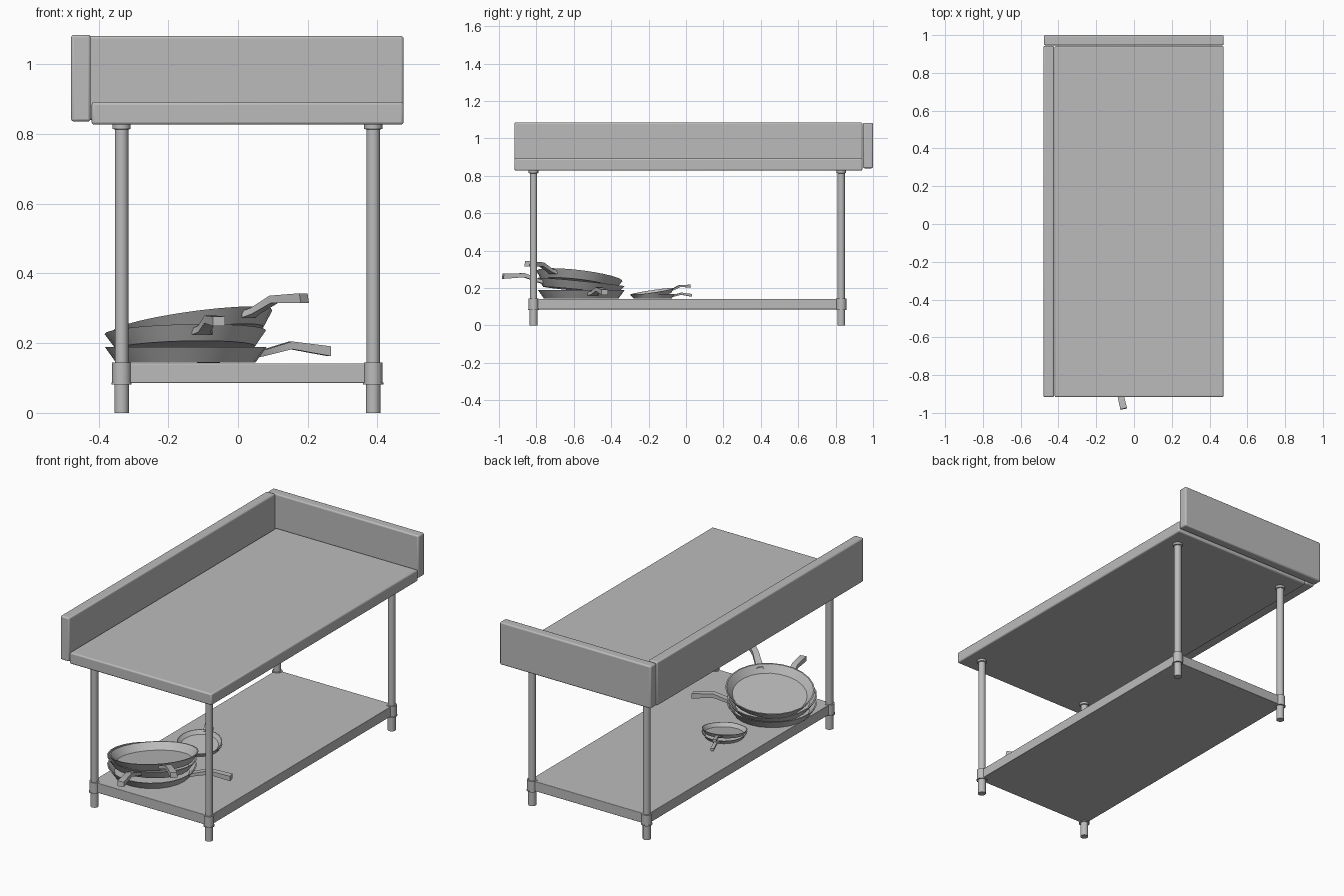
import bpy, bmesh, math
from mathutils import Matrix

if "Cube" in bpy.data.objects:
    bpy.data.objects.remove(bpy.data.objects["Cube"])

steel = bpy.data.materials.new("brushed_steel")
steel.use_nodes = True
steel.diffuse_color = (0.5, 0.5, 0.5, 1)
steel.node_tree.nodes["Principled BSDF"].inputs["Base Color"].default_value = (0.5, 0.5, 0.5, 1)


def finish(bm, name, angle=35):
    bmesh.ops.recalc_face_normals(bm, faces=bm.faces)
    mesh = bpy.data.meshes.new(name)
    bm.to_mesh(mesh)
    bm.free()
    mesh.materials.append(steel)
    obj = bpy.data.objects.new(name, mesh)
    bpy.context.collection.objects.link(obj)
    bpy.ops.object.select_all(action="DESELECT")
    obj.select_set(True)
    bpy.context.view_layer.objects.active = obj
    bpy.ops.object.shade_smooth_by_angle(angle=math.radians(angle))
    return obj


def slab(name, x, y, z, bevel):
    """Box given by its (low, high) ranges, with rounded edges."""
    bm = bmesh.new()
    bmesh.ops.create_cube(bm, size=1)
    for v in bm.verts:
        for i, (low, high) in enumerate((x, y, z)):
            v.co[i] = low if v.co[i] < 0 else high
    obj = finish(bm, name)
    mod = obj.modifiers.new("rounded_edges", "BEVEL")
    mod.width = bevel
    mod.segments = 3
    return obj


def lathe(bm, profile, sides):
    """Spin (radius, height) points round the z axis."""
    rings = []
    for r, z in profile:
        if r == 0:
            rings.append([bm.verts.new((0, 0, z))] * sides)
        else:
            rings.append([bm.verts.new((r * math.cos(a), r * math.sin(a), z))
                          for a in (math.tau * i / sides for i in range(sides))])
    for low, high in zip(rings, rings[1:]):
        for i in range(sides):
            j = (i + 1) % sides
            corners = [low[i], low[j], high[j], high[i]]
            bm.faces.new(list(dict.fromkeys(corners)))


def loft_handle(bm, sections):
    """Bent flat bar along +x from (distance, height, width, thickness)."""
    loops = []
    for d, z, w, t in sections:
        loops.append([bm.verts.new((d, sy * w / 2, z + sz * t / 2))
                      for sy, sz in ((-1, -1), (1, -1), (1, 1), (-1, 1))])
    for a, b in zip(loops, loops[1:]):
        for i in range(4):
            j = (i + 1) % 4
            bm.faces.new((a[i], a[j], b[j], b[i]))
    bm.faces.new(loops[0])
    bm.faces.new(loops[-1])


def pan(name, place, heading, tilt, scale=1):
    """Frying pan whose handle points along heading and is lifted by tilt."""
    bm = bmesh.new()
    lathe(bm, [(0, 0), (0.2, 0), (0.232, 0.045), (0.225, 0.045), (0.194, 0.007), (0, 0.007)], 24)
    loft_handle(bm, [(0.214, 0.025, 0.06, 0.018), (0.24, 0.03, 0.036, 0.018),
                     (0.315, 0.05, 0.032, 0.022), (0.43, 0.033, 0.036, 0.028)])
    # Rivets on the inner wall
    for side in (-1, 1):
        spot = Matrix.Translation((0.211, side * 0.018, 0.028))
        bmesh.ops.create_icosphere(bm, subdivisions=1, radius=0.004, matrix=spot)
    obj = finish(bm, name)
    obj.matrix_world = (Matrix.Translation(place)
                        @ Matrix.Rotation(math.radians(heading), 4, "Z")
                        @ Matrix.Rotation(-tilt, 4, "Y") @ Matrix.Scale(scale, 4))


# Worktop and upstands
slab("worktop", (-0.42, 0.475), (-0.917, 0.943), (0.827, 0.892), 0.008)
slab("side_upstand", (-0.479, -0.423), (-0.917, 0.943), (0.836, 1.085), 0.008)
slab("back_upstand", (-0.477, 0.475), (0.946, 1.0), (0.84, 1.082), 0.008)

# Lower shelf
LEG_X, LEG_Y = (-0.334, 0.388), (-0.815, 0.83)
slab("lower_shelf", (LEG_X[0] - 0.01, LEG_X[1] + 0.01),
     (LEG_Y[0] - 0.01, LEG_Y[1] + 0.01), (0.086, 0.142), 0.003)

# Legs with foot, shelf sleeve and top collar
for x, side in zip(LEG_X, ("right", "left")):
    for y, end in zip(LEG_Y, ("front", "back")):
        bm = bmesh.new()
        lathe(bm, [(0, 0), (0.021, 0), (0.021, 0.082), (0.029, 0.082), (0.029, 0.087),
                   (0.027, 0.087), (0.027, 0.144), (0.0195, 0.144), (0.0195, 0.813),
                   (0.026, 0.815), (0.026, 0.829), (0, 0.829)], 24)
        finish(bm, f"{end}_{side}_leg").location = (x, y, 0)

# Stacked pans on the shelf
pan("large_pan_bottom", (-0.15, -0.56, 0.144), 17, 0)
pan("large_pan_middle", (-0.15, -0.565, 0.187), -77, 0.1)
pan("large_pan_top", (-0.125, -0.575, 0.22), -41, 0.18)
pan("small_pan_bottom", (-0.118, -0.178, 0.144), 108, 0, 0.51)
pan("small_pan_top", (-0.118, -0.178, 0.159), 111, 0.16, 0.51)
